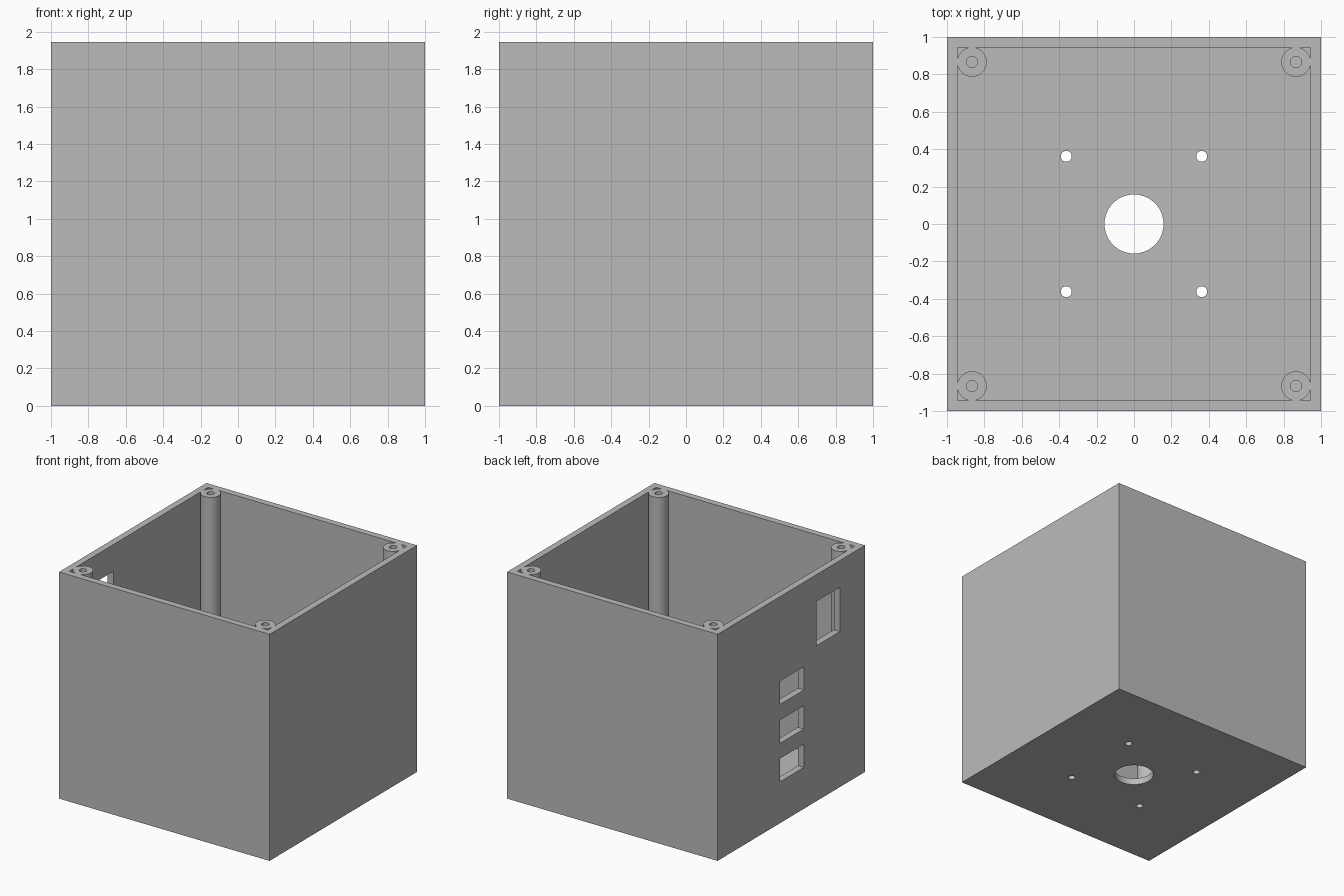
import bpy
import math

if "Cube" in bpy.data.objects:
    bpy.data.objects.remove(bpy.data.objects["Cube"], do_unlink=True)

HEIGHT = 1.945
WALL = 0.057
POST = 0.866      # corner post offset
MOUNT = 0.362     # floor mounting hole offset

grey = bpy.data.materials.new("plain grey")
grey.use_nodes = True
colour = (0.5, 0.5, 0.5, 1)
grey.diffuse_color = colour
grey.node_tree.nodes["Principled BSDF"].inputs["Base Color"].default_value = colour


def box(name, low, high):
    centre = [(a + b) / 2 for a, b in zip(low, high)]
    bpy.ops.mesh.primitive_cube_add(size=1, location=centre)
    ob = bpy.context.object
    ob.name = name
    ob.scale = [b - a for a, b in zip(low, high)]
    bpy.ops.object.transform_apply(location=True, rotation=False, scale=True)
    ob.data.materials.append(grey)
    return ob


def rod(name, x, y, radius, bottom, top, sides=48):
    bpy.ops.mesh.primitive_cylinder_add(
        vertices=sides, radius=radius, depth=top - bottom,
        location=(x, y, (bottom + top) / 2))
    ob = bpy.context.object
    ob.name = name
    ob.data.materials.append(grey)
    return ob


def combine(target, tool, operation):
    mod = target.modifiers.new(operation.lower(), "BOOLEAN")
    mod.operation = operation
    mod.solver = "EXACT"
    mod.object = tool
    bpy.context.view_layer.objects.active = target
    bpy.ops.object.modifier_apply(modifier=mod.name)
    bpy.data.objects.remove(tool, do_unlink=True)


corners = [(sx, sy) for sx in (-1, 1) for sy in (-1, 1)]
inner = 1 - WALL

# Open-topped shell
case = box("open_case", (-1, -1, 0), (1, 1, HEIGHT))
combine(case, box("cavity", (-inner, -inner, WALL), (inner, inner, HEIGHT + 1)), "DIFFERENCE")

# Corner screw posts, flush with the rim and blind at the floor
for sx, sy in corners:
    x, y = sx * POST, sy * POST
    combine(case, rod("corner_post", x, y, 0.079, WALL / 2, HEIGHT), "UNION")
    combine(case, rod("screw_hole", x, y, 0.03, WALL, HEIGHT + 0.1, 32), "DIFFERENCE")

# Floor openings: central hole and four mounting holes
combine(case, rod("centre_hole", 0, 0, 0.158, -0.1, 0.2, 64), "DIFFERENCE")
for sx, sy in corners:
    combine(case, rod("mounting_hole", sx * MOUNT, sy * MOUNT, 0.029, -0.1, 0.2, 32), "DIFFERENCE")

# Side wall openings: (centre y, centre z, height)
for y, z, h in [(-0.5, 1.525, 0.38), (-0.01, 1.12, 0.2), (-0.01, 0.785, 0.2), (-0.01, 0.455, 0.2)]:
    window = box("window", (-1.1, y - 0.16, z - h / 2), (-0.9, y + 0.16, z + h / 2))
    combine(case, window, "DIFFERENCE")

# Smooth the round parts, keep the box edges crisp
bpy.ops.object.select_all(action="DESELECT")
case.select_set(True)
bpy.context.view_layer.objects.active = case
bpy.ops.object.shade_smooth_by_angle(angle=math.radians(30))
